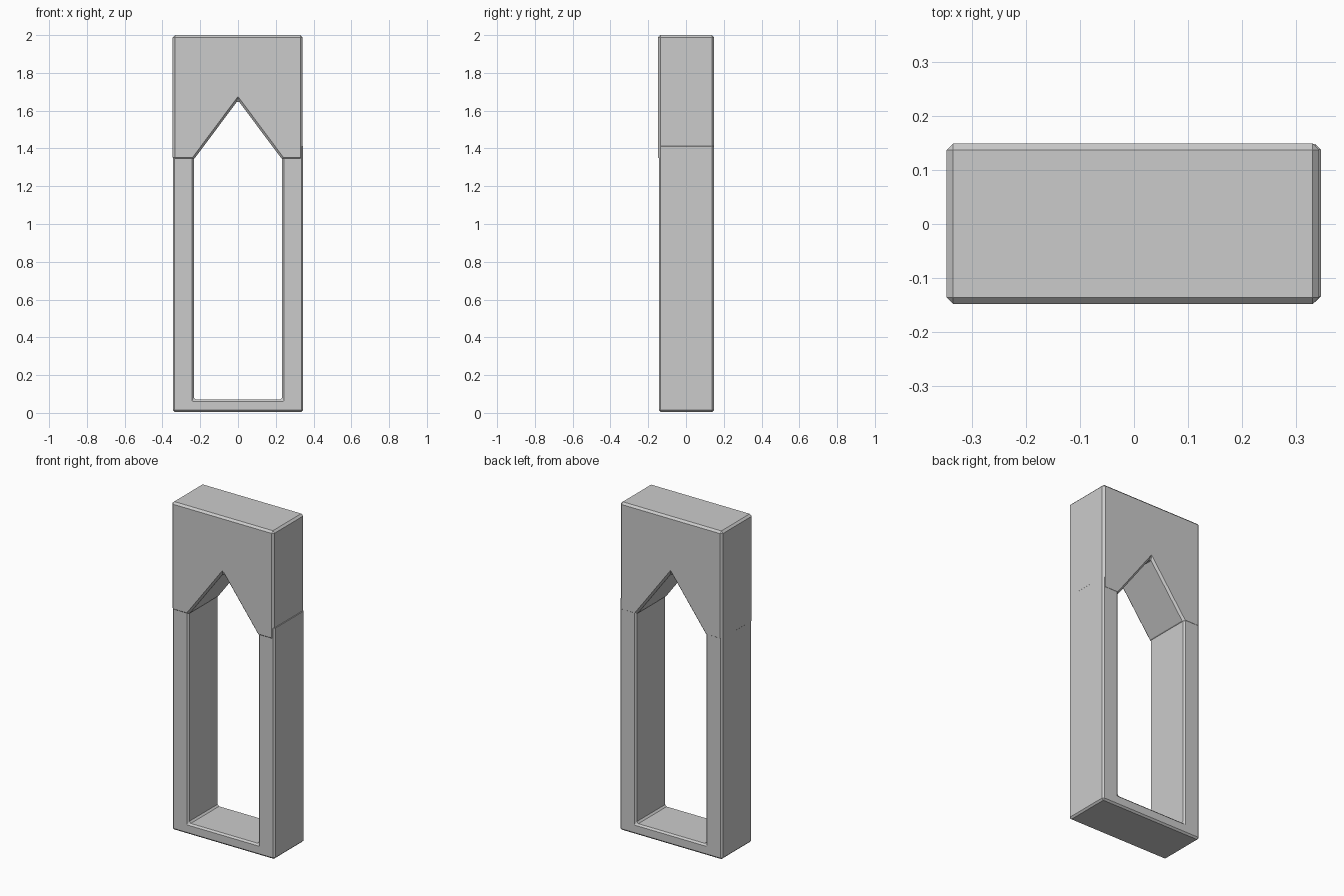
import bpy, bmesh, math

if "Cube" in bpy.data.objects:
    bpy.data.objects.remove(bpy.data.objects["Cube"])


def slab(name, profile, y0, y1, chamfer):
    """Extrude an x-z profile along y and chamfer its hard edges."""
    bm = bmesh.new()
    face = bm.faces.new([bm.verts.new((x, y0, z)) for x, z in profile])
    res = bmesh.ops.extrude_face_region(bm, geom=[face], use_keep_orig=True)
    for v in res["geom"]:
        if isinstance(v, bmesh.types.BMVert):
            v.co.y = y1
    bmesh.ops.recalc_face_normals(bm, faces=bm.faces[:])
    hard = [e for e in bm.edges if e.calc_face_angle(0) > math.radians(45)]
    bmesh.ops.bevel(bm, geom=hard, offset=chamfer, segments=1,
                    affect='EDGES', profile=0.5)
    bmesh.ops.recalc_face_normals(bm, faces=bm.faces[:])
    me = bpy.data.meshes.new(name)
    bm.to_mesh(me)
    bm.free()
    ob = bpy.data.objects.new(name, me)
    bpy.context.collection.objects.link(ob)
    return ob


# Upper block with the pointed arch cut into its underside
header = slab("arch_header", [
    (-0.346, 1.34), (-0.235, 1.34), (0, 1.655), (0.235, 1.34),
    (0.342, 1.34), (0.342, 2.0), (-0.346, 2.0)], -0.148, 0.149, 0.012)

# U-shaped lower frame: two legs and a thin sill, let into the header
frame = slab("lower_frame", [
    (-0.345, 0.004), (0.345, 0.004), (0.345, 1.42), (0.234, 1.42),
    (0.234, 0.07), (-0.234, 0.07), (-0.234, 1.42), (-0.345, 1.42)],
    -0.144, 0.148, 0.01)

# Merge both into one solid
mod = header.modifiers.new("merge", 'BOOLEAN')
mod.operation = 'UNION'
mod.solver = 'EXACT'
mod.object = frame
bpy.context.view_layer.objects.active = header
bpy.ops.object.modifier_apply(modifier=mod.name)
bpy.data.objects.remove(frame)
header.name = "arched_window_frame"
